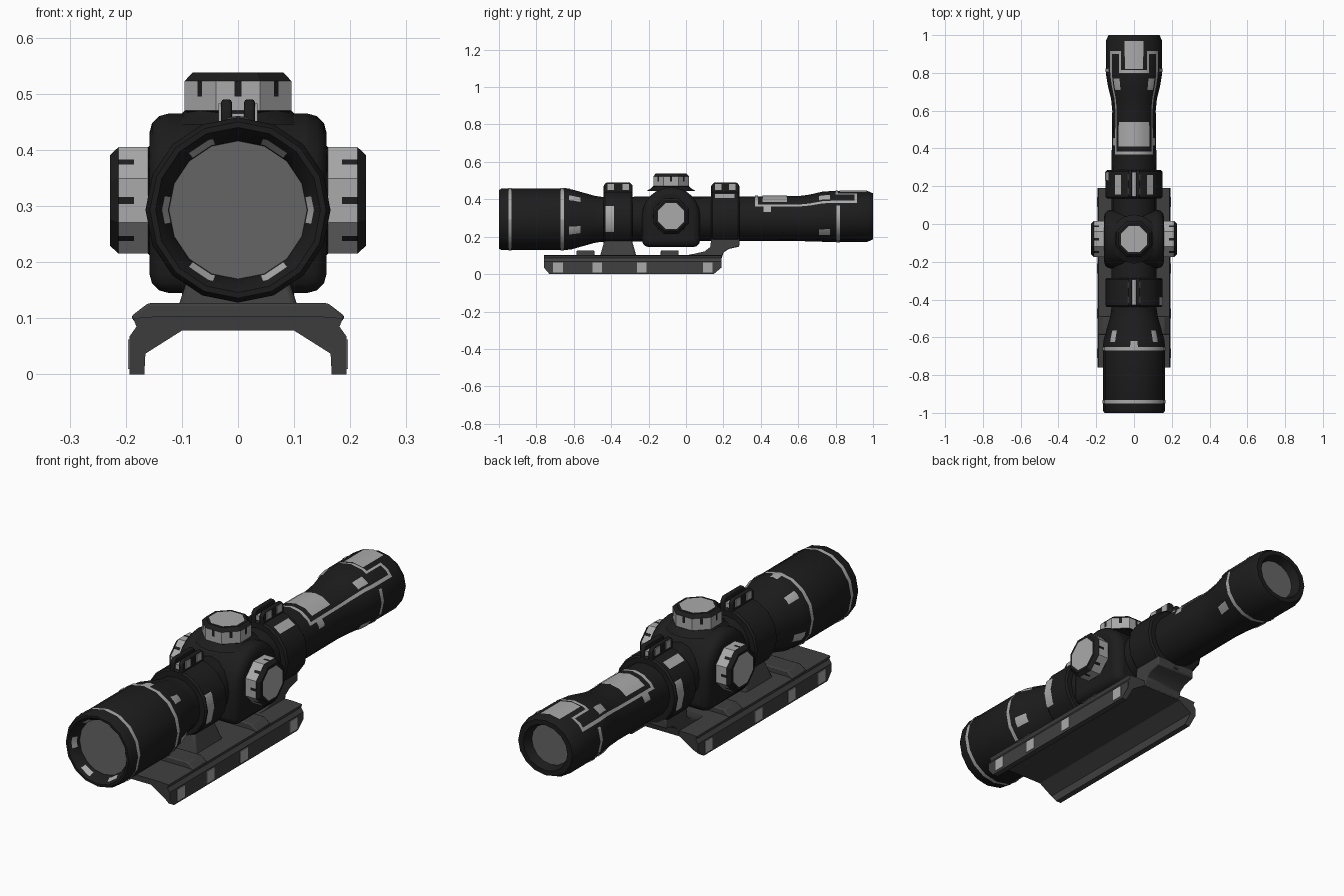
import bpy, bmesh, math
from mathutils import Matrix, Vector

if "Cube" in bpy.data.objects:
    bpy.data.objects.remove(bpy.data.objects["Cube"])


def material(name, v):
    m = bpy.data.materials.new(name)
    m.diffuse_color = (v, v, v, 1)
    m.use_nodes = True
    m.node_tree.nodes["Principled BSDF"].inputs["Base Color"].default_value = m.diffuse_color
    return m


BLACK, PAINT, LENS, METAL = [material(n, v) for n, v in
                             (("black", .012), ("paint", .4), ("glass", .13), ("metal", .05))]
I = Matrix.Identity(4)


def finish(name, bm, mats, M=I, bevel=0, seg=2, solid=True):
    if solid:
        bmesh.ops.recalc_face_normals(bm, faces=bm.faces[:])
    bm.transform(M)
    me = bpy.data.meshes.new(name)
    bm.to_mesh(me)
    bm.free()
    ob = bpy.data.objects.new(name, me)
    bpy.context.collection.objects.link(ob)
    for m in mats:
        me.materials.append(m)
    if bevel:
        b = ob.modifiers.new("bevel", 'BEVEL')
        b.width, b.segments, b.limit_method = bevel, seg, 'ANGLE'
        b.use_clamp_overlap = seg < 3
    return ob


def ring_point(sec, a, n, ph=0, off=0):
    """Point at angle a on an n-sided ring; sec = (y, centre z, rx, rz)."""
    y, cz, rx, rz = sec
    step = 2 * math.pi / n
    k = math.floor((a - ph) / step + 1e-6)
    f = (a - ph) / step - k
    p = [Vector(((rx + off) * math.cos(ph + i * step), y, cz + (rz + off) * math.sin(ph + i * step)))
         for i in (k, k + 1)]
    return p[0].lerp(p[1], f)


def lathe(name, secs, n, mats, ids=None, ph=0, M=I, loop=False):
    """Rings along y; ids = material slot per band, then start cap, end cap."""
    bm = bmesh.new()
    rings = [[bm.verts.new(ring_point(s, ph + 2 * math.pi * i / n, n, ph)) for i in range(n)] for s in secs]
    count = len(secs) if loop else len(secs) - 1
    ids = ids or [0] * (count + 2)
    for j in range(count):
        r, q = rings[j], rings[(j + 1) % len(secs)]
        for i in range(n):
            bm.faces.new((r[i], r[(i + 1) % n], q[(i + 1) % n], q[i])).material_index = ids[j]
    if not loop:
        bm.faces.new(rings[0]).material_index = ids[-2]
        bm.faces.new(rings[-1]).material_index = ids[-1]
    return finish(name, bm, mats, M)


def patch(name, secs, d0, d1, n=16, ph=0, mat=PAINT, M=I, off=.003):
    """Painted strip lying on a ring surface between angles d0 and d1 (degrees)."""
    step = 2 * math.pi / n
    a0, a1 = math.radians(d0), math.radians(d1)
    angs = [a0] + [ph + k * step for k in range(-2 * n, 2 * n)
                   if a0 + .001 < ph + k * step < a1 - .001] + [a1]
    bm = bmesh.new()
    rows = [[bm.verts.new(ring_point(s, a, n, ph, off)) for a in angs] for s in secs]
    for r, q in zip(rows, rows[1:]):
        for i in range(len(angs) - 1):
            bm.faces.new((r[i], q[i], q[i + 1], r[i + 1]))
    return finish(name, bm, [mat], M, solid=False)


def prism(name, pts, axis, lo, hi, mat, bevel=0, seg=2):
    """Outline extruded along x (pts = y,z) or y (pts = x,z)."""
    bm = bmesh.new()
    put = (lambda p, t: (t, *p)) if axis == 'x' else (lambda p, t: (p[0], t, p[1]))
    a, b = [[bm.verts.new(put(p, t)) for p in pts] for t in (lo, hi)]
    bm.faces.new(a)
    bm.faces.new(b)
    for i in range(len(pts)):
        j = (i + 1) % len(pts)
        bm.faces.new((a[i], a[j], b[j], b[i]))
    return finish(name, bm, [mat], bevel=bevel, seg=seg)


def box(name, x0, x1, y0, y1, z0, z1, mat, bevel=0):
    return prism(name, [(x0, z0), (x1, z0), (x1, z1), (x0, z1)], 'y', y0, y1, mat, bevel)


def rnd(y, r, cz=.293):
    return (y, cz, r, r)


# Scope body: objective bell, tube and eyepiece with recessed lenses
OUTER = [rnd(-.985, .165), rnd(-.65, .165), rnd(-.61, .16), rnd(-.49, .126), rnd(-.45, .12),
         rnd(.3, .119, .297), (.6, .297, .115, .12), (.66, .3, .121, .125), (.73, .307, .138, .134),
         (.79, .309, .148, .136), (.97, .309, .149, .136)]
front = [rnd(-.95, .123), rnd(-.965, .126), rnd(-.99, .14), rnd(-1, .147), rnd(-1, .157)]
rear = [(1, .309, .135, .123), (1, .309, .11, .102), (.96, .309, .095, .09)]
secs = front + OUTER + rear
lathe("scope_body", secs, 16, [BLACK, LENS], [0] * (len(secs) - 1) + [1, 1])
for k in range(6):
    patch("front_rim_mark", [rnd(-.969, .126), rnd(-.99, .138)], 60 * k - 11, 60 * k + 11, off=-.002)


def at(y):
    for a, b in zip(OUTER, OUTER[1:]):
        if a[0] <= y <= b[0]:
            f = (y - a[0]) / (b[0] - a[0])
            return tuple(p + (q - p) * f for p, q in zip(a, b))


def mark(name, y0, y1, d0, d1, both=False):
    s = [at(y0)] + [o for o in OUTER if y0 < o[0] < y1] + [at(y1)]
    patch(name, s, d0, d1)
    if both:
        patch(name, s, 180 - d1, 180 - d0)


# Painted bands and patches on the body
mark("front_band", -.95, -.933, 0, 360)
mark("rear_bell_band", -.67, -.652, 0, 360)
mark("top_mark", -.652, -.62, 83, 97)
mark("bell_mark", -.625, -.565, 39, 52, True)
mark("bell_mark", -.625, -.565, -30, -14, True)
mark("eyepiece_band", .805, .823, -205, 25)
mark("eyepiece_mark", .71, .77, 42, 58, True)
mark("eyepiece_mark", .71, .77, -46, -30, True)
mark("tube_top_mark", .41, .54, 47, 133)
mark("tube_side_mark", .415, .455, 17, 33, True)
mark("trim_front", .368, .384, 33, 147)
mark("trim_side", .368, .915, 32, 38, True)
mark("trim_rear", .9, .915, 38, 62, True)
mark("trim_inner", .8, .9, 58, 62, True)
mark("trim_cross", .8, .814, 62, 118)
mark("eyepiece_top_mark", .82, .968, 71, 109)

# Clamp rings with split lugs on top
for tag, y0, y1, side in (("front", -.44, -.285, 0), ("rear", .135, .285, 180)):
    c = .295
    lathe(tag + "_clamp_ring", [rnd(y0, .115, c), rnd(y0, .143, c), rnd(y0 + .008, .15, c),
          rnd(y1 - .008, .15, c), rnd(y1, .143, c), rnd(y1, .115, c)], 16, [BLACK], loop=True)
    e0 = y0 + .009 if side == 0 else y1 - .055
    patch(tag + "_ring_side_mark", [rnd(e0, .15, c), rnd(e0 + .045, .15, c)], side - 27, side + 27)
    if side:
        for d in (48, 117):
            patch("rear_ring_top_mark", [rnd(y0 + .02, .15, c), rnd(y1 - .025, .15, c)], d, d + 15)
    box(tag + "_lug_gap", -.012, .012, y0 + .01, y1 - .01, .42, .465, PAINT)
    for s in (-1, 1):
        a, b = sorted((s * .011, s * .03))
        prism(tag + "_lug", [(y0, .42), (y1, .42), (y1, .475), (y1 - .015, .49),
                             (y0 + .015, .49), (y0, .475)], 'x', a, b, BLACK, .005)
        for y in (y0 + .02, y1 - .055):
            box(tag + "_lug_bolt", *sorted((s * .025, s * .035)), y, y + .035, .45, .483, PAINT)

# Turret housing: arched block
arch = [(-.08 + .155 * math.cos(math.radians(t)), .31 + .155 * math.sin(math.radians(t)))
        for t in range(0, 181, 15)]
prism("turret_housing", [(.075, .145)] + arch + [(-.235, .145)], 'x', -.158, .158, BLACK, .035, 3)

# Three octagonal turrets: top, right and left
oct_r = .095 / math.cos(math.pi / 8)
ph = math.pi / 8
for tag, rot in (("top", Matrix.Rotation(math.pi / 2, 4, 'X')),
                 ("right", Matrix.Rotation(-math.pi / 2, 4, 'Z')),
                 ("left", Matrix.Rotation(math.pi / 2, 4, 'Z'))):
    M = Matrix.Translation((0, -.08, .31)) @ rot
    lathe(tag + "_turret_neck", [rnd(.135, .13, 0), rnd(.15, .105, 0), rnd(.17, .085, 0)], 16, [BLACK], M=M)
    cap = [rnd(d, oct_r * f, 0) for d, f in
           ((.155, .93), (.16, 1), (.213, 1), (.228, .85), (.228, .73))]
    lathe(tag + "_turret_cap", cap, 8, [BLACK, PAINT], [0, 1, 0, 0, 0, 1], ph, M)
    for k in range(8):
        patch(tag + "_turret_notch", [rnd(.185, oct_r, 0), rnd(.213, oct_r, 0)],
              45 * k - 3.5, 45 * k + 3.5, 8, ph, BLACK, M, .0015)

# Mount rail: channel with splayed legs, lower corners cut back at both ends
half = [(.15, .103), (.187, .1), (.181, .085), (.193, .068), (.193, .035), (.193, 0),
        (.167, 0), (.165, .037), (.1, .078)]
rail = prism("mount_rail", half + [(-x, z) for x, z in reversed(half)], 'y', -.76, .19, METAL)
for v in rail.data.vertices:
    if v.co.z < .01:
        v.co.y += .03 if v.co.y < 0 else -.042

# Raised cross pads and rail side marks
for y0, y1 in ((-.585, -.49), (-.135, -.04)):
    prism("rail_pad", [(-.187, .095), (.187, .095), (.19, .104), (.16, .127), (-.16, .127), (-.19, .104)],
          'y', y0, y1, METAL, .008)
for y in (-.71, -.5, -.262, .09):
    for s in (-1, 1):
        box("rail_side_mark", *sorted((s * .18, s * .196)), y, y + .052, .01, .062, PAINT)

# Pedestals joining the rail to the rings
bm = bmesh.new()
lo, hi = [[bm.verts.new(p) for p in ((-x, y0, z), (x, y0, z), (x, y1, z), (-x, y1, z))]
          for x, y0, y1, z in ((.115, -.46, -.265, .095), (.08, -.43, -.295, .2))]
bm.faces.new(lo)
bm.faces.new(hi)
for i in range(4):
    bm.faces.new((lo[i], lo[(i + 1) % 4], hi[(i + 1) % 4], hi[i]))
finish("front_pedestal", bm, [METAL], bevel=.01)
prism("rear_pedestal", [(-.03, .095), (.19, .08), (.2, .115), (.23, .135), (.285, .147), (.285, .19),
                        (.135, .19), (.13, .145), (.1, .122), (.05, .11)], 'x', -.1, .1, METAL, .006)

bpy.ops.object.select_all(action='SELECT')
bpy.context.view_layer.objects.active = rail
bpy.ops.object.shade_smooth_by_angle(angle=math.radians(32))
